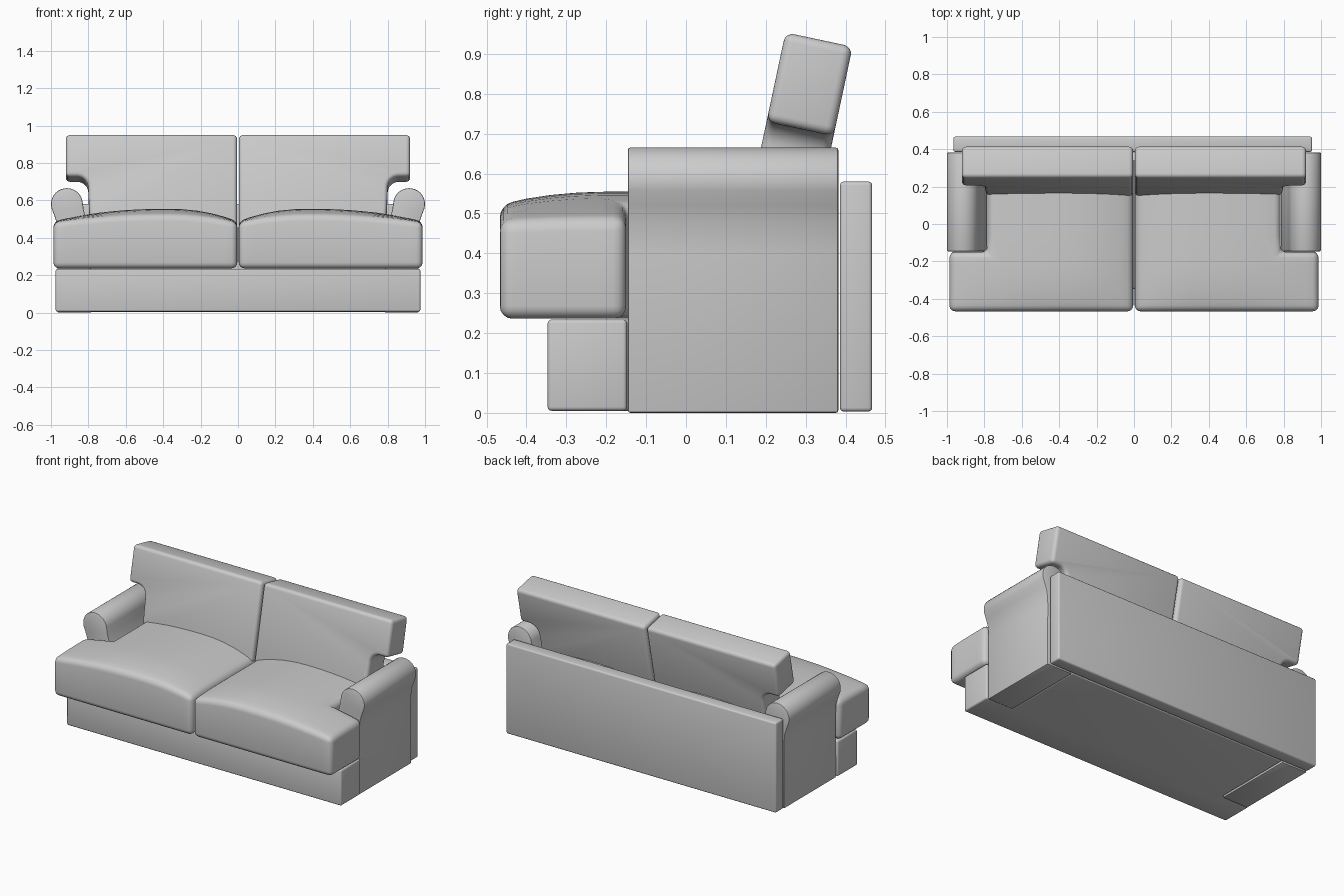
import bpy, bmesh
from math import radians, sin, cos
from mathutils import Vector, Matrix

if "Cube" in bpy.data.objects:
    bpy.data.objects.remove(bpy.data.objects["Cube"])


def prism(outline, to3d, lo, hi):
    """Closed prism from a 2D outline; to3d places (u, v, depth) in space."""
    bm = bmesh.new()
    face = bm.faces.new([bm.verts.new(to3d(u, v, lo)) for u, v in outline])
    ext = bmesh.ops.extrude_face_region(bm, geom=[face], use_keep_orig=True)
    move = Vector(to3d(0, 0, hi)) - Vector(to3d(0, 0, lo))
    bmesh.ops.translate(bm, vec=move,
                        verts=[g for g in ext["geom"] if isinstance(g, bmesh.types.BMVert)])
    bmesh.ops.recalc_face_normals(bm, faces=bm.faces)
    return bm


def finish(name, bm, bevel, mirror=False, segments=4):
    me = bpy.data.meshes.new(name)
    bm.to_mesh(me)
    bm.free()
    ob = bpy.data.objects.new(name, me)
    bpy.context.collection.objects.link(ob)
    b = ob.modifiers.new("Bevel", "BEVEL")
    b.width, b.segments = bevel, segments
    b.limit_method, b.angle_limit = "ANGLE", radians(50)
    b.use_clamp_overlap = False
    if mirror:
        m = ob.modifiers.new("Mirror", "MIRROR")
        m.use_mirror_merge = False
    bpy.ops.object.select_all(action="DESELECT")
    ob.select_set(True)
    bpy.context.view_layer.objects.active = ob
    bpy.ops.object.convert(target="MESH")
    bpy.ops.object.shade_smooth_by_angle(angle=radians(40))
    return ob


def arc(cx, cy, r, a0, a1, n):
    angles = [radians(a0 + (a1 - a0) * i / n) for i in range(n + 1)]
    return [(cx + r * cos(a), cy + r * sin(a)) for a in angles]


def flat(u, v, d):
    return (u, v, d)


def upright(u, v, d):
    return (u, d, v)


# base: wide front rail, narrower between the arms
base = [(-0.975, -0.347), (0.975, -0.347), (0.975, -0.148), (0.782, -0.148),
        (0.782, 0.383), (-0.782, 0.383), (-0.782, -0.148), (-0.975, -0.148)]
finish("base", prism(base, flat, 0.005, 0.234), 0.01, segments=3)

# back panel
panel = [(-0.965, 0.003), (0.952, 0.003), (0.952, 0.58), (-0.965, 0.58)]
finish("back_panel", prism(panel, upright, 0.386, 0.467), 0.01, segments=3)

# rolled arms
arm = ([(0.785, 0.0), (0.965, 0.0), (0.963, 0.40), (0.968, 0.475), (0.983, 0.52)]
       + arc(0.915, 0.58, 0.085, -15, 170, 18)
       + [(0.825, 0.55), (0.812, 0.50), (0.796, 0.45), (0.787, 0.39)])
finish("arm", prism(arm, upright, -0.146, 0.382), 0.006, mirror=True, segments=2)

# T-shaped seat cushions with a crowned top
seat = [(0.004, -0.467), (0.987, -0.467), (0.987, -0.15), (0.784, -0.15),
        (0.784, 0.375), (0.004, 0.375)]
bm = prism(seat, flat, 0.236, 0.5)
cuts = [((x, 0, 0), (1, 0, 0)) for x in
        (0.07, 0.14, 0.22, 0.30, 0.38, 0.46, 0.54, 0.62, 0.70, 0.85, 0.92)]
cuts += [((0, y, 0), (0, 1, 0)) for y in (-0.40, -0.34, -0.28, -0.22, -0.06, 0.06, 0.2)]
for co, no in cuts:
    bmesh.ops.bisect_plane(bm, geom=bm.verts[:] + bm.edges[:] + bm.faces[:],
                           plane_co=co, plane_no=no, dist=1e-5)
for v in bm.verts:
    if v.co.z > 0.4:
        t = abs(v.co.x - 0.38) / (0.61 if v.co.x > 0.38 else 0.38)
        f = max(0.0, (-0.15 - v.co.y) / 0.317)
        v.co.z = 0.487 + 0.068 * (1 - t ** 2.2) * (1 - 0.4 * f ** 2.5) - 0.006 * f ** 3
finish("seat_cushion", bm, 0.032, mirror=True)

# leaning back cushions that overhang the arms
back = ([(0.005, -0.03), (0.79, -0.03), (0.797, 0.08)]
        + arc(0.86, 0.175, 0.06, 180, 90, 6)
        + [(0.92, 0.235), (0.92, 0.464), (0.005, 0.464)])
bm = prism(back, upright, 0.0, 0.172)
lean = Matrix.Translation((0, 0.153, 0.5)) @ Matrix.Rotation(radians(-12), 4, "X")
bm.transform(lean)
finish("back_cushion", bm, 0.022, mirror=True)
